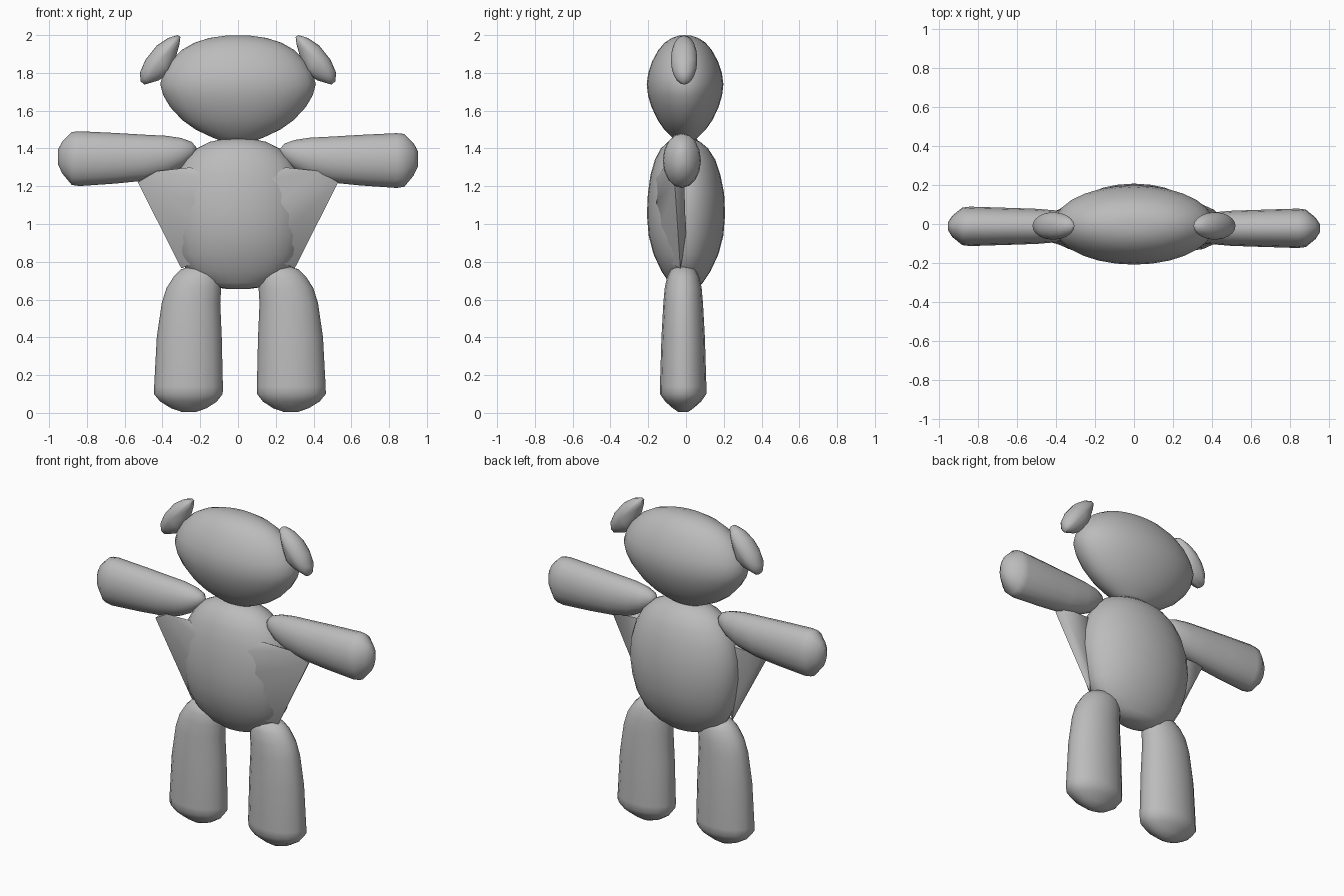
import bpy, bmesh, math
from mathutils import Vector

grey = bpy.data.materials.new("plush grey")
grey.diffuse_color = (0.5, 0.5, 0.5, 1)


def finish(bm, name, angle=50):
    bmesh.ops.recalc_face_normals(bm, faces=bm.faces)
    me = bpy.data.meshes.new(name)
    bm.to_mesh(me)
    bm.free()
    me.materials.append(grey)
    ob = bpy.data.objects.new(name, me)
    bpy.context.collection.objects.link(ob)
    bpy.ops.object.select_all(action='DESELECT')
    ob.select_set(True)
    bpy.context.view_layer.objects.active = ob
    bpy.ops.object.shade_smooth_by_angle(angle=math.radians(angle))
    return ob


def loft(name, rings):
    """Skin a list of equal-length point rings and cap both ends."""
    bm = bmesh.new()
    vs = [[bm.verts.new(p) for p in r] for r in rings]
    n = len(vs[0])
    for a, b in zip(vs, vs[1:]):
        for i in range(n):
            j = (i + 1) % n
            bm.faces.new((a[i], a[j], b[j], b[i]))
    bm.faces.new(vs[0])
    bm.faces.new(vs[-1])
    return finish(bm, name)


def circle(n):
    return [(math.cos(2 * math.pi * i / n), math.sin(2 * math.pi * i / n)) for i in range(n)]


def upright(name, rows, n, s=1, dx=0):
    """Rows of (z, centre x, centre y, x radius, y radius)."""
    loft(name, [[(s * (cx + rx * c) + dx, cy + ry * k, z) for c, k in circle(n)]
                for z, cx, cy, rx, ry in rows])


# head and torso
upright("head", [
    (1.44, 0, -.005, .09, .045), (1.46, 0, -.005, .14, .07), (1.50, 0, -.005, .225, .11),
    (1.55, 0, -.005, .295, .145), (1.62, 0, -.005, .36, .178), (1.68, 0, -.005, .395, .196),
    (1.74, 0, -.005, .412, .203), (1.80, 0, -.005, .395, .195), (1.86, 0, -.005, .36, .175),
    (1.92, 0, -.005, .30, .142), (1.96, 0, -.005, .23, .108), (1.985, 0, -.005, .15, .07),
    (1.998, 0, -.005, .06, .03)], 28)
upright("torso", [
    (.655, 0, 0, .05, .03), (.665, 0, 0, .12, .065), (.69, 0, 0, .19, .09),
    (.75, 0, 0, .27, .13), (.84, 0, 0, .32, .172), (.94, 0, 0, .345, .198),
    (1.05, 0, 0, .36, .207), (1.16, 0, 0, .352, .202), (1.26, 0, -.003, .325, .185),
    (1.34, 0, -.005, .28, .16), (1.40, 0, -.008, .22, .125), (1.435, 0, -.01, .15, .085),
    (1.454, 0, -.01, .06, .04)], 28)

leg = [(.004, .28, -.015, .035, .025), (.025, .28, -.015, .095, .055),
       (.06, .282, -.015, .15, .095), (.10, .283, -.015, .182, .123),
       (.14, .282, -.015, .182, .123), (.40, .278, -.015, .172, .115),
       (.58, .269, -.015, .155, .105), (.66, .254, -.015, .145, .098),
       (.72, .236, -.015, .125, .085), (.76, .222, -.015, .10, .065),
       (.775, .22, -.015, .05, .03)]

# rows of (x, centre z, z radius, y radius)
arm = [(.22, 1.385, .01, .01), (.245, 1.38, .045, .04), (.30, 1.367, .078, .065),
       (.38, 1.352, .105, .08), (.50, 1.341, .122, .09), (.65, 1.338, .134, .095),
       (.84, 1.336, .145, .101), (.88, 1.337, .14, .096), (.93, 1.342, .085, .055),
       (.953, 1.345, .04, .02)]

ear = [(.32, 2.0), (.37, 1.985), (.43, 1.945), (.49, 1.87), (.52, 1.80), (.515, 1.755),
       (.495, 1.738), (.42, 1.76), (.36, 1.80), (.33, 1.88), (.31, 1.95), (.305, 1.99)]

# underarm web blending the front of the torso into the arm
web = [(.53, -.06, 1.22), (.52, -.01, 1.235), (.43, -.085, 1.28), (.34, -.05, .92),
       (.30, -.03, .765), (.33, 0, .92), (.20, -.165, 1.10), (.16, -.165, 1.24),
       (.21, -.145, .93), (.22, -.10, .80), (.25, -.115, 1.30), (.32, -.01, 1.24)]

for s, side in ((1, "right"), (-1, "left")):
    upright(side + "_leg", leg, 16, s, 0 if s > 0 else .02)
    cy = -.022 if s > 0 else -.012
    dz = 0 if s > 0 else .01
    loft(side + "_arm", [[(s * x, cy + ry * c, cz + dz + rz * k) for c, k in circle(16)]
                         for x, cz, rz, ry in arm])
    # ear: domed outline, thickest in the middle
    rings = []
    for i in range(-5, 6):
        t = math.radians(i * 16.5)
        f = math.cos(t)
        rings.append([(s * (.415 + (x - .415) * f), -.01 + .07 * math.sin(t),
                       1.87 + (z - 1.87) * f) for x, z in ear])
    loft(side + "_ear", rings)
    bm = bmesh.new()
    for p in web:
        bm.verts.new((s * p[0], p[1], p[2]))
    res = bmesh.ops.convex_hull(bm, input=bm.verts)
    loose = [v for v in bm.verts if not v.link_faces]
    bmesh.ops.delete(bm, geom=loose, context='VERTS')
    finish(bm, side + "_underarm_web", 45)
